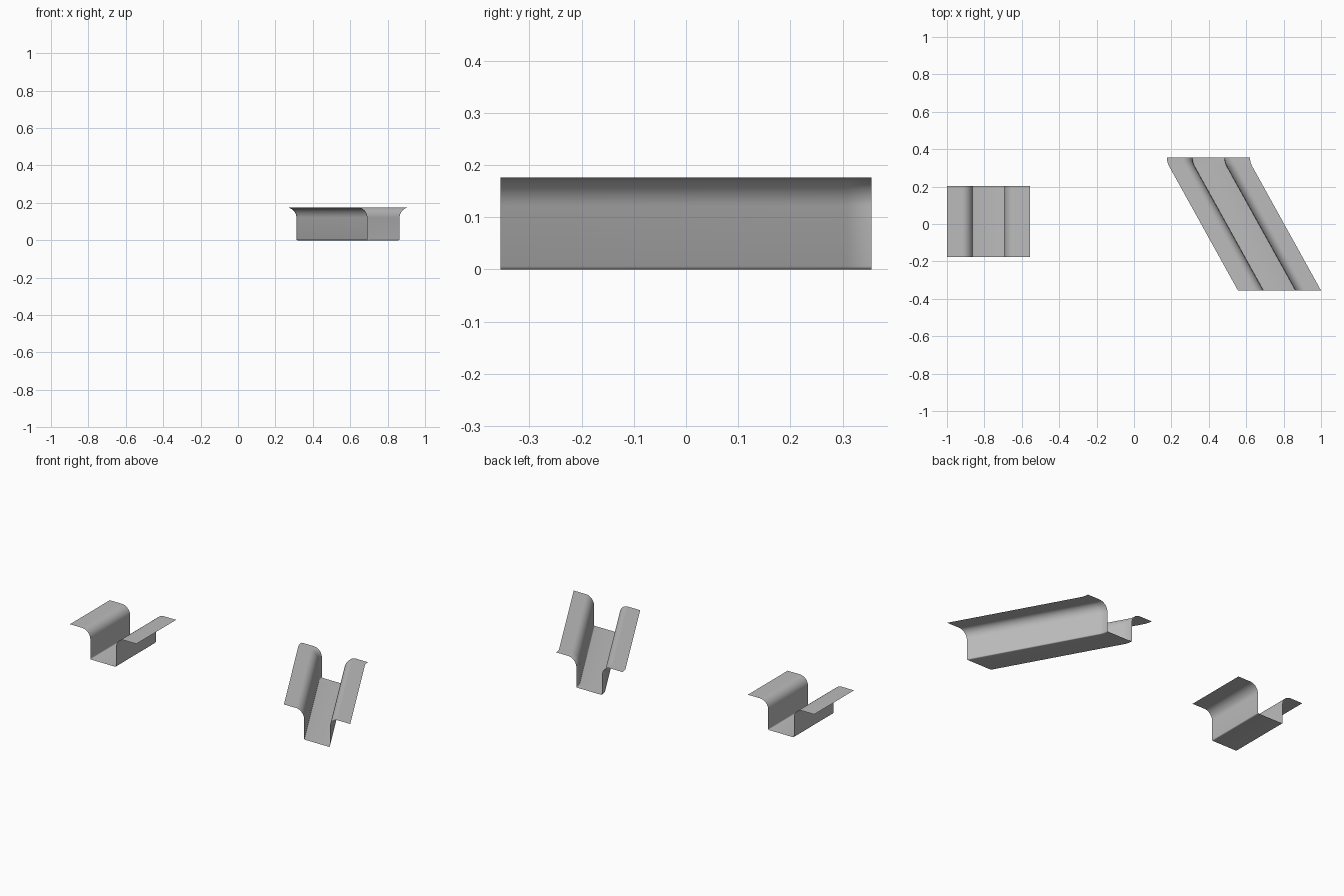
import bpy
import bmesh
import math

old = bpy.data.objects.get("Cube")
if old:
    bpy.data.objects.remove(old, do_unlink=True)

# Shared sheet metal material
metal = bpy.data.materials.new("plain_grey_metal")
metal.use_nodes = True
grey = (0.5, 0.5, 0.5, 1.0)
metal.diffuse_color = grey
metal.node_tree.nodes["Principled BSDF"].inputs["Base Color"].default_value = grey

HEIGHT = 0.176      # floor to flange
HALF_FLOOR = 0.086  # half channel width
HALF_WIDTH = 0.222  # half overall width
FLARE = 0.055       # radius between wall and flange
CORNER = 0.006      # small radius at the floor


def arc(cx, cz, r, start, end, steps):
    """Points on an arc, angles in degrees."""
    angles = [math.radians(start + (end - start) * i / steps) for i in range(steps + 1)]
    return [(cx + r * math.cos(a), cz + r * math.sin(a)) for a in angles]


def channel_profile():
    """Hat-shaped open section, left flange to right flange."""
    half = arc(HALF_FLOOR - CORNER, CORNER, CORNER, -90, 0, 3)
    half += arc(HALF_FLOOR + FLARE, HEIGHT - FLARE, FLARE, 180, 90, 12)
    # The flare ends just short of the flat flange
    half.append((HALF_WIDTH, HEIGHT))
    return [(-x, z) for x, z in reversed(half)] + half


def sweep(name, path):
    """Carry the section along a path, keeping its ends square to y."""
    bm = bmesh.new()
    rows = [[bm.verts.new((px + x, py, z)) for x, z in channel_profile()]
            for px, py in path]
    for a, b in zip(rows, rows[1:]):
        for i in range(len(a) - 1):
            bm.faces.new((a[i], a[i + 1], b[i + 1], b[i]))
    mesh = bpy.data.meshes.new(name)
    bm.to_mesh(mesh)
    bm.free()
    mesh.materials.append(metal)
    obj = bpy.data.objects.new(name, mesh)
    bpy.context.collection.objects.link(obj)
    bpy.ops.object.select_all(action='DESELECT')
    obj.select_set(True)
    bpy.context.view_layer.objects.active = obj
    bpy.ops.object.shade_smooth_by_angle(angle=math.radians(60))
    return obj


# Short straight channel
sweep("straight_channel", [(-0.778, -0.177), (-0.778, 0.203)])

# Long slanted channel that bends to run straight at the back
BEND = 0.1
bend = [(0.398 + BEND - BEND * math.cos(a), 0.356 - BEND * math.sin(a))
        for a in (math.radians(29) * i / 8 for i in range(9))]
sweep("slanted_channel", [(0.778, -0.356)] + bend[::-1])
